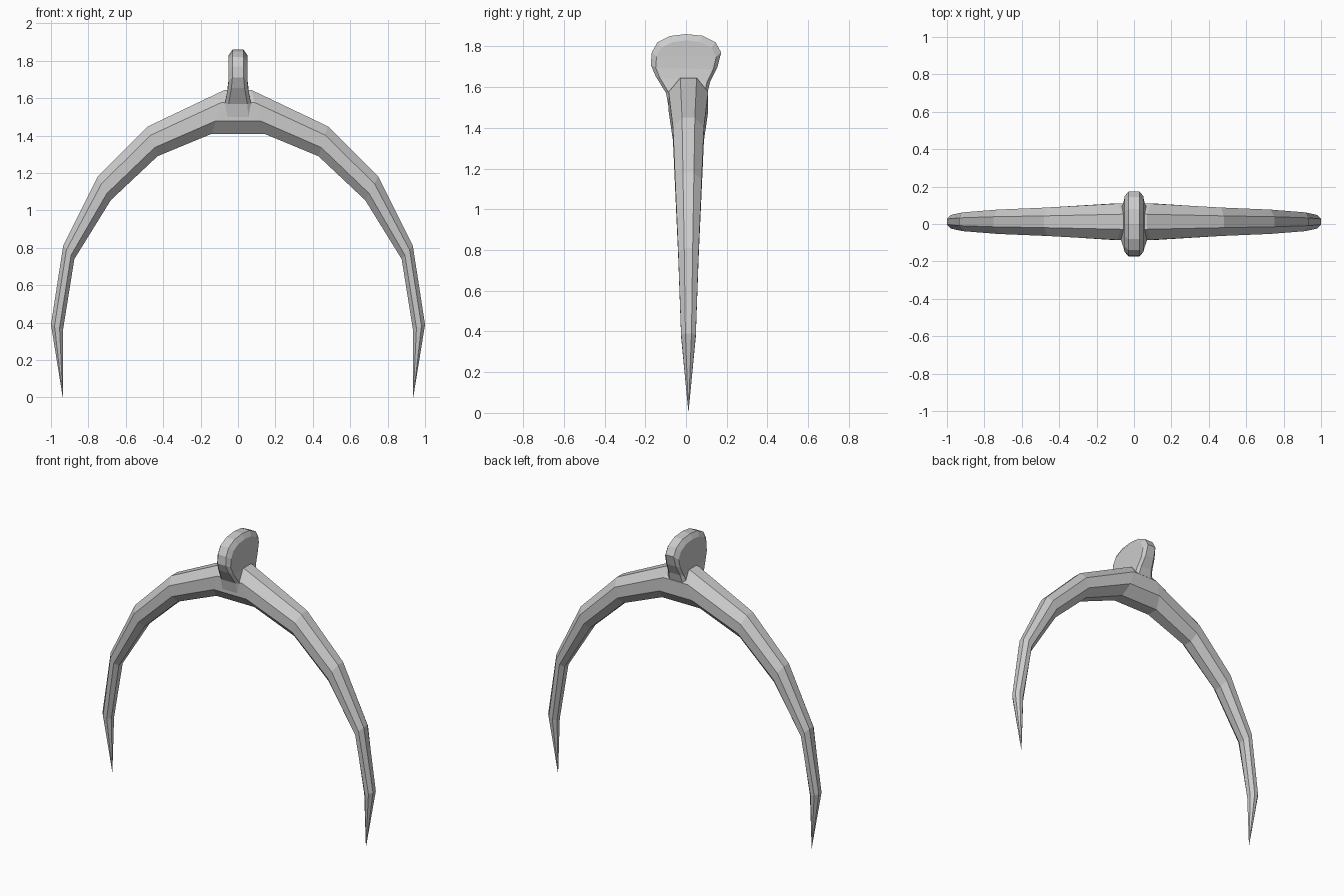
import bpy, math
from mathutils import Vector

if "Cube" in bpy.data.objects:
    bpy.data.objects.remove(bpy.data.objects["Cube"])


def make_object(name, verts, faces):
    mesh = bpy.data.meshes.new(name)
    mesh.from_pydata(verts, [], faces)
    mesh.update()
    obj = bpy.data.objects.new(name, mesh)
    bpy.context.collection.objects.link(obj)
    # consistent outward normals
    bpy.context.view_layer.objects.active = obj
    obj.select_set(True)
    bpy.ops.object.mode_set(mode='EDIT')
    bpy.ops.mesh.select_all(action='SELECT')
    bpy.ops.mesh.normals_make_consistent(inside=False)
    bpy.ops.object.mode_set(mode='OBJECT')
    obj.select_set(False)
    return obj


def bridge(a, b, n, closed=True):
    return [(a + k, a + (k + 1) % n, b + (k + 1) % n, b + k) for k in range(n)]


# Forked arms: octagonal rings set by outer x,z, inner x,z, half depth
SIDES = 8
Y_ARM = 0.012
sections = [
    (0.07, 1.645, 0.14, 1.41, 0.097),
    (0.48, 1.45, 0.43, 1.29, 0.076),
    (0.75, 1.18, 0.68, 1.055, 0.065),
    (0.935, 0.81, 0.875, 0.74, 0.050),
    (1.0, 0.39, 0.935, 0.365, 0.036),
]
path = [(-a, b, -c, d, h) for a, b, c, d, h in reversed(sections)] + sections
verts, faces = [], []
for ox, oz, ix, iz, half in path:
    outer, inner = Vector((ox, 0, oz)), Vector((ix, 0, iz))
    mid, radial = (outer + inner) / 2, (outer - inner) / 2
    for k in range(SIDES):
        t = (k + 0.5) * math.tau / SIDES
        s = 1 / math.cos(math.pi / SIDES)
        p = mid + radial * math.cos(t) * s
        verts.append((p.x, Y_ARM + half * math.sin(t) * s, p.z))
for r in range(len(path) - 1):
    faces += bridge(r * SIDES, (r + 1) * SIDES, SIDES)
# pointed tips
for start, sign in ((0, -1), ((len(path) - 1) * SIDES, 1)):
    tip = len(verts)
    verts.append((sign * 0.937, Y_ARM, 0.0))
    faces += [(start + k, start + (k + 1) % SIDES, tip) for k in range(SIDES)]
make_object("forked_arms", verts, faces)

# Fan-shaped head plate: side outline (y, z, half thickness) with bevelled rim
outline = [
    (-0.085, 1.50, 0.075), (-0.098, 1.57, 0.07), (-0.15, 1.655, 0.055),
    (-0.173, 1.71, 0.05), (-0.168, 1.77, 0.05), (-0.14, 1.82, 0.05),
    (-0.08, 1.85, 0.05), (0.0, 1.86, 0.05), (0.08, 1.852, 0.05),
    (0.145, 1.82, 0.05), (0.173, 1.77, 0.05), (0.155, 1.70, 0.052),
    (0.12, 1.63, 0.06), (0.105, 1.57, 0.07), (0.10, 1.50, 0.075),
]
n = len(outline)
verts, faces = [], []
for sign, scale, rim in ((-1, 0.86, False), (-1, 1, True), (1, 1, True), (1, 0.86, False)):
    for y, z, h in outline:
        x = h - 0.02 if rim else h
        zz = z if rim else 1.58 + (z - 1.58) * 0.89
        verts.append((sign * x, y * scale, zz))
for r in range(3):
    faces += bridge(r * n, (r + 1) * n, n)
# side faces as strips across the outline
for base in (0, 3 * n):
    for k in range(n // 2):
        quad = [base + k, base + k + 1, base + n - 2 - k, base + n - 1 - k]
        faces.append(tuple(dict.fromkeys(quad)))
make_object("head_plate", verts, faces)
